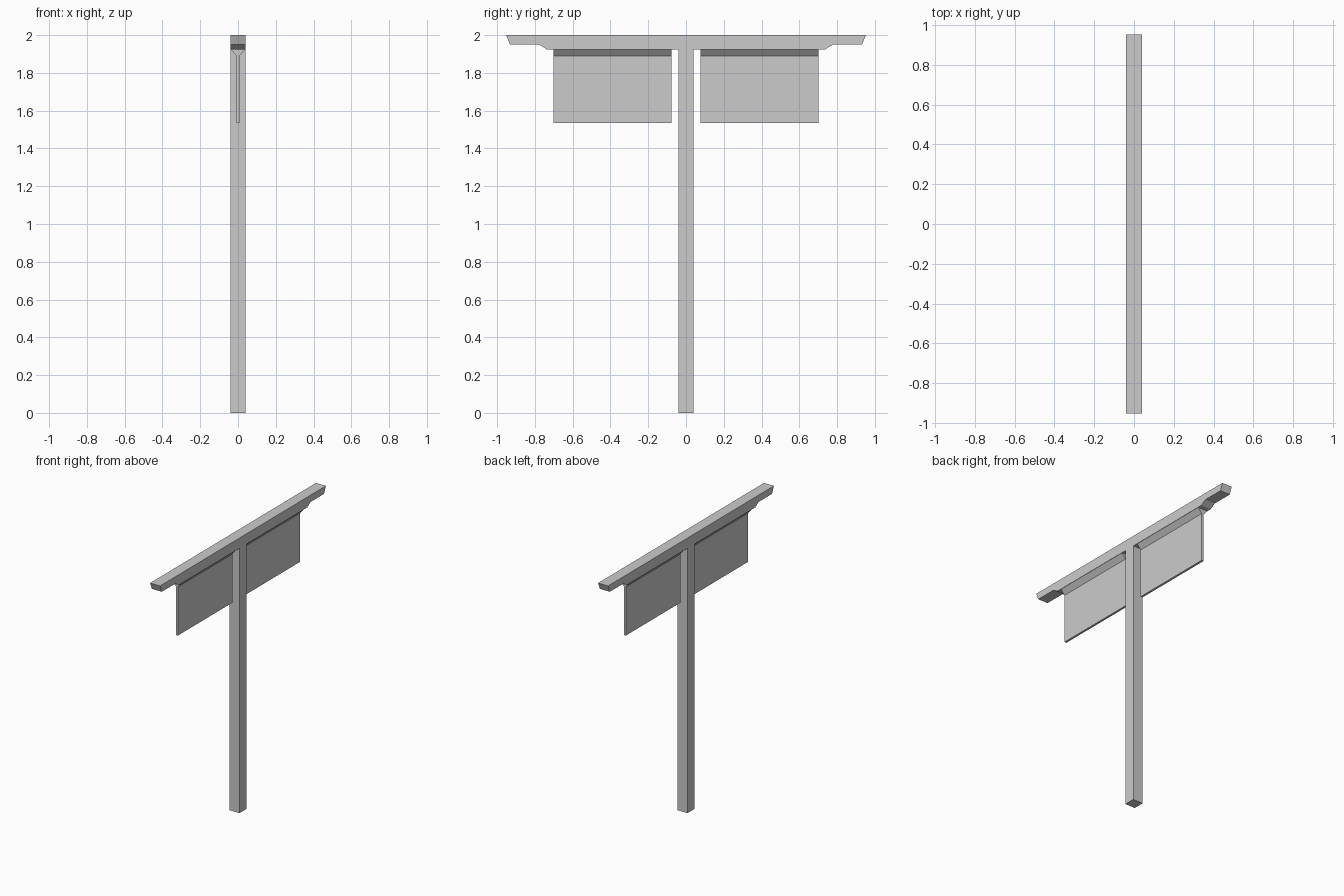
import bpy, bmesh
from mathutils import Vector

if "Cube" in bpy.data.objects:
    bpy.data.objects.remove(bpy.data.objects["Cube"])


def extrude_profile(name, points, offset):
    """Make a solid by extruding a closed planar outline."""
    bm = bmesh.new()
    face = bm.faces.new([bm.verts.new(p) for p in points])
    result = bmesh.ops.extrude_face_region(bm, geom=[face], use_keep_orig=True)
    moved = [g for g in result["geom"] if isinstance(g, bmesh.types.BMVert)]
    bmesh.ops.translate(bm, verts=moved, vec=Vector(offset))
    bmesh.ops.recalc_face_normals(bm, faces=bm.faces[:])
    mesh = bpy.data.meshes.new(name)
    bm.to_mesh(mesh)
    bm.free()
    obj = bpy.data.objects.new(name, mesh)
    bpy.context.collection.objects.link(obj)
    return obj


def mirrored(half):
    """Close a half outline by reflecting its first coordinate."""
    return half + [(-a, b) for a, b in reversed(half)]


HALF = 0.04  # half thickness of post and beam

# Post and crossbeam: one T-shaped outline with stepped, slanted beam ends
tee = mirrored([(HALF, 0), (HALF, 1.925), (0.737, 1.925), (0.778, 1.95),
                (0.932, 1.95), (0.952, 2.0)])
extrude_profile("post_and_crossbeam", [(-HALF, y, z) for y, z in tee],
                (2 * HALF, 0, 0))

# Hanging panels: thin boards flaring out to the beam width at the top
panel = mirrored([(0.008, 1.535), (0.008, 1.889), (0.038, 1.925)])
for name, y in (("front_panel", -0.702), ("back_panel", 0.077)):
    extrude_profile(name, [(x, y, z) for x, z in panel], (0, 0.625, 0))
